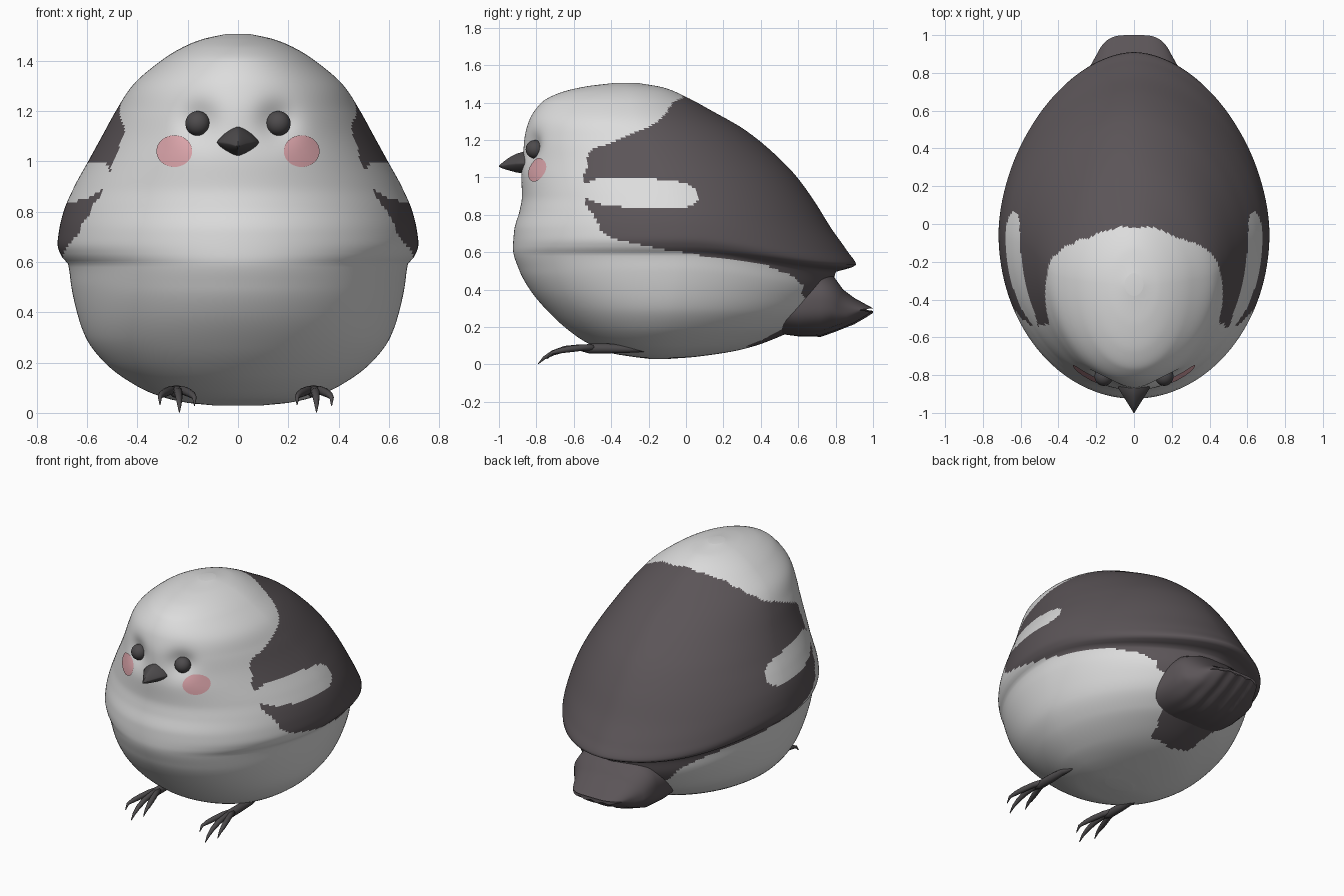
import bpy, bmesh, math
from mathutils import Vector
from mathutils.bvhtree import BVHTree

if "Cube" in bpy.data.objects:
    bpy.data.objects.remove(bpy.data.objects["Cube"])


def material(name, rgb):
    m = bpy.data.materials.new(name)
    m.diffuse_color = (*rgb, 1)
    m.use_nodes = True
    m.node_tree.nodes["Principled BSDF"].inputs["Base Color"].default_value = m.diffuse_color
    return m


WHITE = material("pale plumage", (0.72, 0.72, 0.72))
DARK = material("dark plumage", (0.105, 0.09, 0.097))
PINK = material("cheek pink", (0.72, 0.38, 0.41))
HORN = material("charcoal", (0.075, 0.07, 0.073))


def curve(tab, x):
    """Smooth monotone interpolation of (x, y) pairs."""
    if x <= tab[0][0]:
        return tab[0][1]
    if x >= tab[-1][0]:
        return tab[-1][1]
    d = [(q[1] - p[1]) / (q[0] - p[0]) for p, q in zip(tab, tab[1:])]

    def slope(i):
        if i == 0:
            return d[0]
        if i == len(tab) - 1:
            return d[-1]
        a, b = d[i - 1], d[i]
        return 2 * a * b / (a + b) if a * b > 0 else 0
    i = max(k for k in range(len(tab) - 1) if tab[k][0] <= x)
    (x0, y0), (x1, y1) = tab[i], tab[i + 1]
    h = x1 - x0
    t = (x - x0) / h
    return (y0 * (1 + 2 * t) * (1 - t) ** 2 + y1 * t * t * (3 - 2 * t)
            + h * (slope(i) * t * (1 - t) ** 2 - slope(i + 1) * t * t * (1 - t)))


def smooth(a, b, x):
    t = min(1, max(0, (x - a) / (b - a)))
    return t * t * (3 - 2 * t)


def finish(name, bm, mats, rule=None, sharp=False):
    bmesh.ops.recalc_face_normals(bm, faces=bm.faces)
    for f in bm.faces:
        f.smooth = True
        if rule:
            f.material_index = rule(f.calc_center_median())
    me = bpy.data.meshes.new(name)
    bm.to_mesh(me)
    bm.free()
    for m in mats:
        me.materials.append(m)
    ob = bpy.data.objects.new(name, me)
    bpy.context.collection.objects.link(ob)
    if sharp:
        bpy.ops.object.select_all(action='DESELECT')
        ob.select_set(True)
        bpy.context.view_layer.objects.active = ob
        bpy.ops.object.shade_smooth_by_angle(angle=math.radians(45))
    return ob


def loft(rings):
    """Skin closed rings of points and cap both ends."""
    bm = bmesh.new()
    vs = [[bm.verts.new(p) for p in r] for r in rings]
    n = len(vs[0])
    for a, b in zip(vs, vs[1:]):
        for j in range(n):
            k = (j + 1) % n
            bm.faces.new((a[j], a[k], b[k], b[j]))
    bm.faces.new(vs[0])
    bm.faces.new(vs[-1])
    return bm


def spow(v, e):
    return math.copysign(abs(v) ** e, v)


# Body: horizontal slices with a front, back, half width and widest point
FRONT = [(.03, -.2), (.04, -.28), (.06, -.40), (.1, -.50), (.15, -.585), (.26, -.715), (.4, -.835),
         (.5, -.89), (.62, -.925), (.72, -.918), (.82, -.89), (.9, -.877), (1, -.88), (1.1, -.872),
         (1.2, -.865), (1.3, -.84), (1.4, -.772), (1.45, -.68), (1.485, -.54), (1.505, -.38)]
BACK = [(.03, -.08), (.04, .05), (.08, .3), (.14, .48), (.2, .6), (.3, .7), (.4, .75), (.5, .785),
        (.59, .8), (.61, .86), (.63, .91), (.7, .862), (.8, .77), (.9, .685), (1.1, .5),
        (1.25, .32), (1.36, .13), (1.43, 0), (1.48, -.12), (1.505, -.26)]
WIDTH = [(.03, .1), (.04, .2), (.06, .29), (.1, .39), (.2, .53), (.3, .605), (.4, .64), (.5, .662),
         (.59, .675), (.62, .7), (.67, .717), (.73, .71), (.8, .693), (.9, .65), (1, .595),
         (1.1, .54), (1.2, .485), (1.3, .42), (1.4, .305), (1.45, .225), (1.485, .14), (1.505, .05)]
MIDDLE = [(.03, -.14), (.3, -.08), (.6, -.05), (1, -.1), (1.2, -.2), (1.3, -.27), (1.505, -.32)]

N, ROWS = 256, 170
rings = []
for i in range(ROWS + 1):
    z = .7675 - .7375 * math.cos(math.pi * i / ROWS)
    f, b, w, c = (curve(t, z) for t in (FRONT, BACK, WIDTH, MIDDLE))
    droop = .1 * smooth(.15, .55, z) * (1 - smooth(.64, 1.05, z))
    ring = []
    for j in range(N):
        a = 2 * math.pi * j / N
        s, k = math.sin(a), math.cos(a)
        if s > 0:
            x, y = w * spow(k, 1.1), c + (b - c) * spow(s, 1.1)
        else:
            x, y = w * k, c + (c - f) * s
        if s < 0:      # shallow eye sockets
            y += .04 * math.exp(-((abs(x) - .16) ** 2 + (z - 1.16) ** 2) / .006)
        ring.append((x, y, z - droop * smooth(0, .9, y)))
    rings.append(ring)

# Side-view edge of the dark plumage, y by height
EDGE = [(.1, .33), (.18, .5), (.26, .59), (.35, .63), (.42, .62), (.48, .55), (.52, .45), (.55, .3),
        (.58, .1), (.61, -.1), (.64, -.25), (.67, -.37), (.73, -.46), (.82, -.51), (.9, -.54),
        (1.1, -.53), (1.15, -.49), (1.19, -.39), (1.24, -.26), (1.29, -.16), (1.34, -.11),
        (1.4, -.06), (1.43, -.02), (1.5, 0)]


def plumage(p):
    wobble = .007 * math.sin(60 * p.z + 40 * p.x)
    u = abs((p.y + .24) / .31)
    patch = u < 1 and abs(p.z - .915 + .05 * (p.y + .24)) < .078 * math.sqrt(1 - u ** 4)
    return int(p.y > curve(EDGE, p.z) + wobble and not patch)


bm = loft(rings)
tree = BVHTree.FromBMesh(bm)
finish("body", bm, [WHITE, DARK], plumage)

# Tail: flattened wedge with feather ridges underneath
TAIL = [(.45, .30, .46, .17), (.6, .30, .48, .15), (.72, .29, .5, .15), (.79, .28, .47, .175),
        (.84, .255, .40, .195), (.9, .225, .355, .22), (.96, .2, .322, .255), (1.0, .18, .30, .28)]
rings = []
for y, w, top, bot in TAIL:
    ring = []
    for j in range(96):
        a = 2 * math.pi * j / 96
        x = w * spow(math.cos(a), .8)
        z = (top + bot) / 2 + (top - bot) / 2 * spow(math.sin(a), .8)
        if math.sin(a) < 0:
            z += .006 * math.cos(x * 75) * smooth(.6, .8, y) * abs(math.sin(a))
        ring.append((x, y - .07 * smooth(.7, 1, y) * (x / w) ** 4, z))
    rings.append(ring)
finish("tail", loft(rings), [DARK], sharp=True)

# Beak: tapering rounded diamond
BEAK = [(-.80, .085, 1.135, 1.02), (-.87, .083, 1.137, 1.02), (-.91, .058, 1.125, 1.027),
        (-.95, .033, 1.103, 1.038), (-.98, .014, 1.08, 1.047), (-1.0, .002, 1.062, 1.057)]
rings = []
for y, w, top, bot in BEAK:
    mid = bot + (top - bot) * .47
    rings.append([(w * spow(math.cos(a), 1.5), y,
                   mid + ((top - mid) if math.sin(a) > 0 else (mid - bot)) * spow(math.sin(a), 1.5))
                  for a in (2 * math.pi * j / 32 for j in range(32))])
finish("beak", loft(rings), [HORN], sharp=True)

# Eyes and cheeks, one on each side
for side, label in ((-1, "left"), (1, "right")):
    bm = bmesh.new()
    bmesh.ops.create_uvsphere(bm, u_segments=32, v_segments=20, radius=.049)
    bmesh.ops.translate(bm, verts=bm.verts, vec=(side * .16, -.808, 1.15))
    finish(label + "_eye", bm, [HORN])

    bm = bmesh.new()

    def on_face(r, a):
        hit, n, _, _ = tree.ray_cast(Vector((side * .253 + .071 * r * math.cos(a), -2,
                                             1.04 + .063 * r * math.sin(a))), Vector((0, 1, 0)))
        return bm.verts.new(hit + Vector((0, -.006, 0)))
    disc = [[on_face(r / 6, math.tau * j / 48) for j in range(48)] for r in range(1, 7)]
    for a, b in zip(disc, disc[1:]):
        for j in range(48):
            bm.faces.new((a[j - 1], a[j], b[j], b[j - 1]))
    bm.faces.new(disc[0])
    ob = finish(label + "_cheek", bm, [PINK])
    if ob.data.polygons[0].normal.y > 0:
        ob.data.flip_normals()


# Feet: tapered tubes for the shank, toes and claws
def tube(bm, path):
    rows = []
    pts = [Vector(p[:3]) for p in path]
    for i, p in enumerate(path):
        d = (pts[min(i + 1, len(pts) - 1)] - pts[max(i - 1, 0)]).normalized()
        u = d.cross(Vector((0, 0, 1))).normalized()
        v = u.cross(d)
        rows.append([bm.verts.new(pts[i] + p[3] * (math.cos(a) * u + math.sin(a) * v))
                     for a in (math.tau * k / 12 for k in range(12))])
    for a, b in zip(rows, rows[1:]):
        for j in range(12):
            bm.faces.new((a[j - 1], a[j], b[j], b[j - 1]))
    bm.faces.new(rows[0])
    bm.faces.new(rows[-1])


for x0, side, label in ((-.245, -1, "left"), (.30, 1, "right")):
    bm = bmesh.new()
    # shank and hind toe
    tube(bm, [(x0 - side * .01, -.21, .075, .008), (x0, -.3, .082, .02),
              (x0, -.42, .085, .026), (x0, -.52, .085, .026), (x0, -.56, .082, .012)])
    # three front toes with curved claws
    for dx, reach in ((-.065, .84), (.012, 1), (.072, .86)):
        def at(t, z, r):
            return (x0 + dx * min(1, t * 1.15), -.47 - .32 * t * reach, z, r)
        lift = .03 * (1 - reach) / .16
        tube(bm, [at(0, .088, .018), at(.3, .09, .017), at(.55, .082, .017),
                  at(.75, .062 + lift * .4, .014), at(.9, .035 + lift, .009), at(1, .003 + lift, .002)])
    finish(label + "_foot", bm, [HORN])
